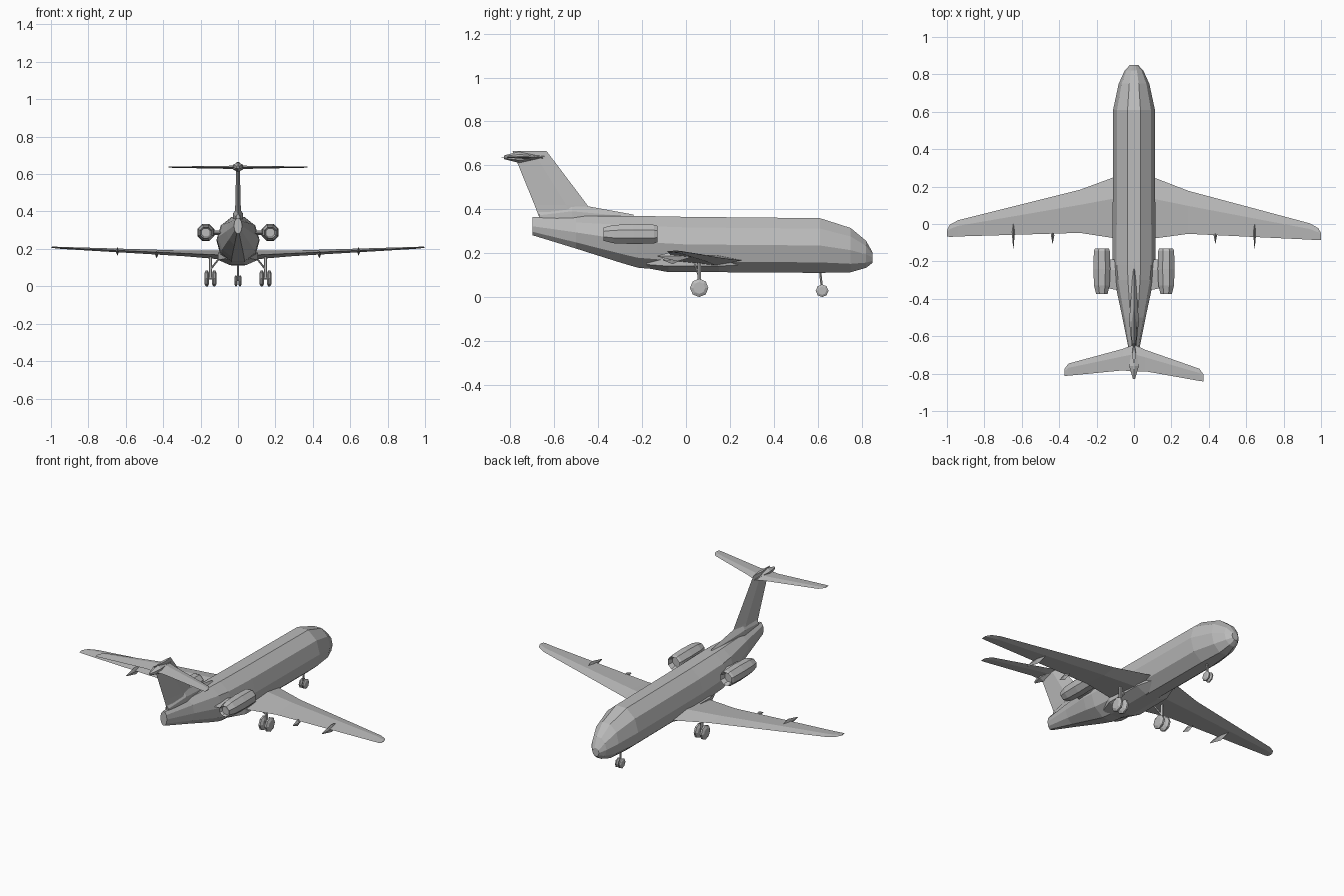
import bpy, bmesh, math
from mathutils import Vector

cube = bpy.data.objects.get("Cube")
if cube:
    bpy.data.objects.remove(cube, do_unlink=True)

grey = bpy.data.materials.new("light grey")
grey.use_nodes = True
grey.diffuse_color = (0.5, 0.5, 0.5, 1)
grey.node_tree.nodes["Principled BSDF"].inputs["Base Color"].default_value = grey.diffuse_color


def loft(name, rings):
    """Skin a list of equal-length point rings and cap both ends."""
    bm = bmesh.new()
    rows = [[bm.verts.new(p) for p in ring] for ring in rings]
    n = len(rows[0])
    for a, b in zip(rows, rows[1:]):
        for i in range(n):
            j = (i + 1) % n
            bm.faces.new((a[i], a[j], b[j], b[i]))
    bm.faces.new(rows[0][::-1])
    bm.faces.new(rows[-1])
    bmesh.ops.recalc_face_normals(bm, faces=bm.faces)
    mesh = bpy.data.meshes.new(name)
    bm.to_mesh(mesh)
    bm.free()
    obj = bpy.data.objects.new(name, mesh)
    bpy.context.collection.objects.link(obj)
    mesh.materials.append(grey)
    return obj


def oval(center, rx, rz, sides, turn=0.5):
    """Ring facing along y."""
    x, y, z = center
    angles = [math.tau * (i + turn) / sides for i in range(sides)]
    return [(x + rx * math.sin(a), y, z + rz * math.cos(a)) for a in angles]


def foil(x, lead, trail, z, thick):
    """Thin airfoil section at one spanwise position."""
    mid = lead + (trail - lead) * 0.35
    return [(x, lead, z), (x, mid, z + thick / 2), (x, trail, z), (x, mid, z - thick / 2)]


def tube(name, start, end, radius, sides=6):
    """Straight rod between two points."""
    start, end = Vector(start), Vector(end)
    turn = (end - start).to_track_quat('Z', 'Y')
    ring = [turn @ Vector((radius * math.cos(math.tau * i / sides),
                           radius * math.sin(math.tau * i / sides), 0)) for i in range(sides)]
    return loft(name, [[start + p for p in ring], [end + p for p in ring]])


def wheel(name, x, y, radius, width):
    """Chamfered low-poly tyre standing on the ground."""
    rings = []
    for dx, r in ((-0.5, 0.65), (-0.2, 1), (0.2, 1), (0.5, 0.65)):
        rings.append([(x + dx * width, y + r * radius * math.cos(math.tau * i / 8),
                       radius + r * radius * math.sin(math.tau * i / 8)) for i in range(8)])
    loft(name, rings)


# Fuselage: y, bottom, top, half width
body = [(0.85, 0.155, 0.205, 0.022), (0.82, 0.13, 0.26, 0.05), (0.75, 0.108, 0.32, 0.082),
        (0.61, 0.104, 0.366, 0.112), (0.0, 0.108, 0.372, 0.114), (-0.22, 0.128, 0.376, 0.114),
        (-0.30, 0.152, 0.376, 0.105), (-0.5, 0.217, 0.372, 0.062), (-0.70, 0.28, 0.366, 0.022)]
loft("fuselage", [oval((0, y, (lo + hi) / 2), w, (hi - lo) / 2, 10) for y, lo, hi, w in body])

# Belly fairing under the wing
loft("belly_fairing", [oval((0, y, 0.16), w, h, 8) for y, w, h in
     ((0.27, 0.07, 0.03), (0.15, 0.115, 0.05), (-0.08, 0.115, 0.05), (-0.18, 0.07, 0.03))])

# Fin with its dorsal fillet: z, leading y, trailing y, half thickness
fin = [(0.34, -0.42, -0.66, 0.022), (0.42, -0.45, -0.69, 0.015), (0.665, -0.635, -0.79, 0.009)]
loft("fin", [[(0, a, z), (t, a * 0.6 + b * 0.4, z), (0, b, z), (-t, a * 0.6 + b * 0.4, z)]
             for z, a, b, t in fin])
loft("dorsal_fillet", [oval((0, y, 0.355), w, h, 6, 0) for y, w, h in
     ((-0.24, 0.006, 0.021), (-0.52, 0.03, 0.072), (-0.67, 0.012, 0.035))])
loft("fin_bullet", [oval((0, y, 0.637), w, h, 6, 0) for y, w, h in
     ((-0.64, 0.006, 0.006), (-0.76, 0.03, 0.026), (-0.83, 0.006, 0.008))])

# Nose gear
tube("nose_gear_strut", (0, 0.62, 0.03), (0, 0.61, 0.13), 0.006)
for s in (-1, 1):
    wheel("nose_wheel", s * 0.011, 0.62, 0.029, 0.017)

for s, side in ((1, "left"), (-1, "right")):
    # Wing: span, leading y, trailing y, height, thickness
    wing = [(0.0, 0.29, -0.09, 0.165, 0.05), (0.11, 0.248, -0.076, 0.168, 0.045),
            (0.29, 0.18, -0.05, 0.176, 0.03), (0.94, 0.012, -0.075, 0.205, 0.011),
            (0.985, -0.013, -0.078, 0.208, 0.008), (1.0, -0.04, -0.075, 0.209, 0.004)]
    loft(side + "_wing", [foil(s * x, a - s * 0.009 * x, b - s * 0.009 * x, z, t)
                          for x, a, b, z, t in wing])

    # Tailplane
    tail = [(0.0, -0.645, -0.79, 0.636, 0.02), (0.06, -0.67, -0.785, 0.636, 0.016),
            (0.35, -0.76, -0.825, 0.637, 0.007), (0.372, -0.79, -0.827, 0.637, 0.004)]
    loft(side + "_tailplane", [foil(s * x, a - s * 0.04 * x, b - s * 0.04 * x, z, t)
                               for x, a, b, z, t in tail])

    # Engine with recessed intake, tapered exhaust and pylon
    ex = s * 0.172
    engine = [(-0.16, 0.030), (-0.13, 0.040), (-0.145, 0.046), (-0.24, 0.049),
              (-0.33, 0.045), (-0.375, 0.033), (-0.36, 0.025)]
    loft(side + "_engine", [oval((ex, y, 0.287), r, r, 8) for y, r in engine])
    loft(side + "_engine_pylon", [foil(s * 0.05, -0.19, -0.36, 0.285, 0.024),
                                  foil(s * 0.16, -0.19, -0.34, 0.285, 0.024)])

    # Flap track fairings
    for x, y0, y1, z, h in ((0.645, 0.035, -0.13, 0.187, 0.024), (0.435, -0.025, -0.105, 0.170, 0.02)):
        loft(side + "_flap_fairing", [oval((s * x, y0 + (y1 - y0) * t, z), 0.009 * k, h * k, 4, 0)
                                      for t, k in ((0, 0.1), (0.45, 1), (1, 0.1))])

    # Main gear: strut, brace, axle and twin wheels
    gx = s * 0.147
    tube(side + "_main_strut", (gx, 0.06, 0.045), (gx, 0.06, 0.17), 0.009)
    tube(side + "_main_brace", (gx, 0.06, 0.09), (s * 0.10, 0.04, 0.15), 0.005)
    tube(side + "_main_axle", (gx - 0.02, 0.06, 0.042), (gx + 0.02, 0.06, 0.042), 0.007)
    for d in (-0.02, 0.02):
        wheel(side + "_main_wheel", gx + d, 0.06, 0.042, 0.026)
